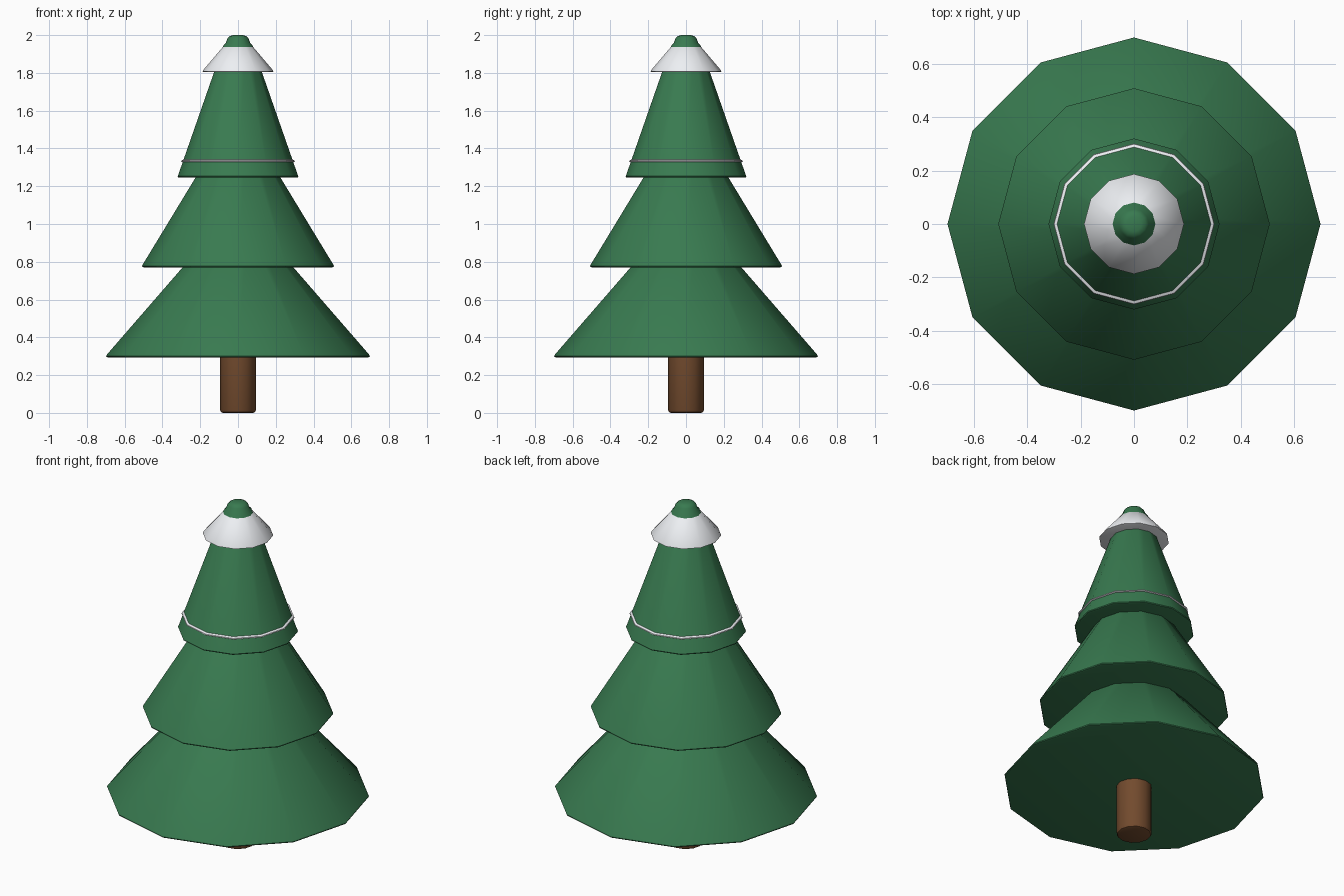
import bpy, bmesh, math

if "Cube" in bpy.data.objects:
    bpy.data.objects.remove(bpy.data.objects["Cube"])

SIDES = 12


def material(name, rgb):
    m = bpy.data.materials.new(name)
    m.diffuse_color = (*rgb, 1)
    m.use_nodes = True
    m.node_tree.nodes["Principled BSDF"].inputs["Base Color"].default_value = m.diffuse_color
    return m


def lathe(name, profile, mat):
    """Revolve (radius, z) points, listed bottom to top, into a capped 12-sided solid."""
    bm = bmesh.new()
    rings = []
    for r, z in profile:
        rings.append([bm.verts.new((r * math.cos(2 * math.pi * i / SIDES),
                                    r * math.sin(2 * math.pi * i / SIDES), z))
                      for i in range(SIDES)])
    for low, high in zip(rings, rings[1:]):
        for i in range(SIDES):
            j = (i + 1) % SIDES
            bm.faces.new((low[i], low[j], high[j], high[i]))
    bm.faces.new(rings[0][::-1])
    bm.faces.new(rings[-1])
    mesh = bpy.data.meshes.new(name)
    bm.to_mesh(mesh)
    bm.free()
    mesh.materials.append(mat)
    obj = bpy.data.objects.new(name, mesh)
    bpy.context.collection.objects.link(obj)
    bpy.ops.object.select_all(action='DESELECT')
    obj.select_set(True)
    bpy.context.view_layer.objects.active = obj
    bpy.ops.object.shade_smooth_by_angle(angle=math.radians(40))
    return obj


green = material("needles", (0.04, 0.195, 0.08))
brown = material("bark", (0.17, 0.07, 0.027))
white = material("snow", (0.85, 0.87, 0.9))

# Trunk with softened ends
lathe("trunk", [(0.08, 0), (0.09, 0.004), (0.095, 0.015), (0.095, 0.36)], brown)

# Three overlapping foliage tiers with rounded rims and rounded tips
tiers = [("lower", 0.293, 0.698), ("middle", 0.77, 0.508), ("upper", 1.245, 0.32)]
for label, z, r in tiers:
    top = z + 0.755
    slope = (r - 0.062) / 0.755
    lathe(label + "_foliage", [
        (r - 0.012, z), (r - 0.002, z + 0.003), (r, z + 0.008), (r - 0.004, z + 0.016),
        (0.062 + slope * 0.045, top - 0.055), (0.064, top - 0.04),
        (0.056, top - 0.018), (0.044, top - 0.006), (0.028, top)], green)

# Snow cap near the tip and thin snow line around the upper tier
lathe("snow_cap", [(0.182, 1.805), (0.187, 1.807), (0.186, 1.813),
                   (0.064, 1.956), (0.05, 1.96)], white)
lathe("snow_band", [(0.296, 1.328), (0.301, 1.331), (0.299, 1.336), (0.27, 1.35)], white)
